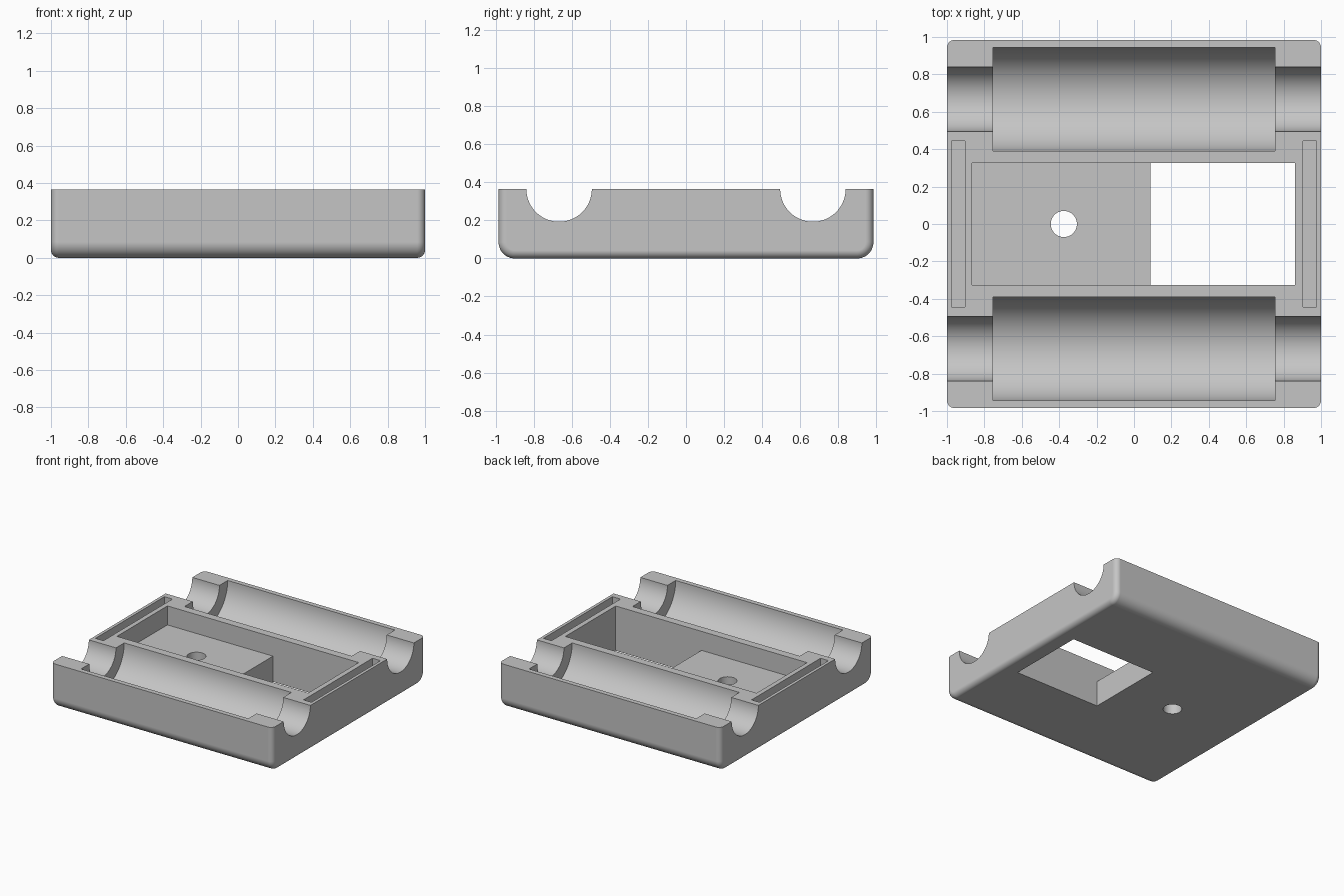
import bpy
import bmesh
from math import pi, radians
from mathutils import Matrix, Vector

if "Cube" in bpy.data.objects:
    bpy.data.objects.remove(bpy.data.objects["Cube"])

HALF_Y = 0.985
TOP = 0.365

grey = bpy.data.materials.new("light grey")
grey.use_nodes = True
colour = (0.56, 0.56, 0.56, 1)
grey.diffuse_color = colour
grey.node_tree.nodes["Principled BSDF"].inputs["Base Color"].default_value = colour


def make_object(name, bm):
    bmesh.ops.recalc_face_normals(bm, faces=bm.faces)
    mesh = bpy.data.meshes.new(name)
    bm.to_mesh(mesh)
    bm.free()
    mesh.materials.append(grey)
    obj = bpy.data.objects.new(name, mesh)
    bpy.context.collection.objects.link(obj)
    return obj


def box_mesh(low, high):
    low, high = Vector(low), Vector(high)
    bm = bmesh.new()
    size = high - low
    matrix = Matrix.Translation((low + high) / 2) @ Matrix.Diagonal((*size, 1))
    bmesh.ops.create_cube(bm, size=1, matrix=matrix)
    return bm


def box(name, low, high):
    return make_object(name, box_mesh(low, high))


def cylinder(name, centre, radius, length, axis, sides=96):
    bm = bmesh.new()
    turn = Matrix.Rotation(pi / 2, 4, 'Y') if axis == 'X' else Matrix()
    bmesh.ops.create_cone(bm, cap_ends=True, segments=sides, radius1=radius,
                          radius2=radius, depth=length,
                          matrix=Matrix.Translation(centre) @ turn)
    return make_object(name, bm)


def cut(target, cutter):
    mod = target.modifiers.new("cut", 'BOOLEAN')
    mod.operation = 'DIFFERENCE'
    mod.solver = 'EXACT'
    mod.object = cutter
    bpy.context.view_layer.objects.active = target
    bpy.ops.object.modifier_apply(modifier=mod.name)
    bpy.data.objects.remove(cutter)


def bevel(bm, edges, radius, segments):
    bmesh.ops.bevel(bm, geom=edges, offset=radius, segments=segments,
                    profile=0.5, affect='EDGES', clamp_overlap=True)


# Tray body: large rounding on the long bottom edges, then round both ends
bm = box_mesh((-1, -HALF_Y, 0), (1, HALF_Y, TOP))
bevel(bm, [e for e in bm.edges if all(v.co.z < 0.01 for v in e.verts)
           and abs(e.verts[0].co.x - e.verts[1].co.x) > 1], 0.085, 10)
bevel(bm, [e for e in bm.edges
           if abs(e.verts[0].co.x - e.verts[1].co.x) < 0.01
           and not all(v.co.z > TOP - 0.01 for v in e.verts)], 0.042, 6)
body = make_object("tray_body", bm)

# Barrel recesses with narrower shaft grooves, front and back
for side in (-1, 1):
    centre = (0, side * 0.667, TOP)
    cut(body, cylinder("shaft_cutter", centre, 0.172, 2.4, 'X'))
    cut(body, cylinder("barrel_cutter", centre, 0.278, 1.51, 'X'))

# Slots near both ends
for side in (-1, 1):
    x1, x2 = sorted((side * 0.903, side * 0.975))
    cut(body, box("slot_cutter", (x1, -0.445, TOP - 0.1), (x2, 0.445, TOP + 0.2)))

# Central pocket with a raised floor, an open window and a screw hole
cut(body, box("pocket_cutter", (-0.865, -0.325, 0.21), (0.862, 0.325, TOP + 0.2)))
cut(body, box("window_cutter", (0.088, -0.325, -0.2), (0.862, 0.325, TOP + 0.1)))
cut(body, cylinder("hole_cutter", (-0.375, 0, 0.1), 0.07, 0.6, 'Z', 48))

# Smooth the curved surfaces and keep flat areas flat
bpy.ops.object.select_all(action='DESELECT')
body.select_set(True)
bpy.context.view_layer.objects.active = body
bpy.ops.object.shade_smooth_by_angle(angle=radians(30))
normals = body.modifiers.new("flat_area_normals", 'WEIGHTED_NORMAL')
normals.keep_sharp = True
